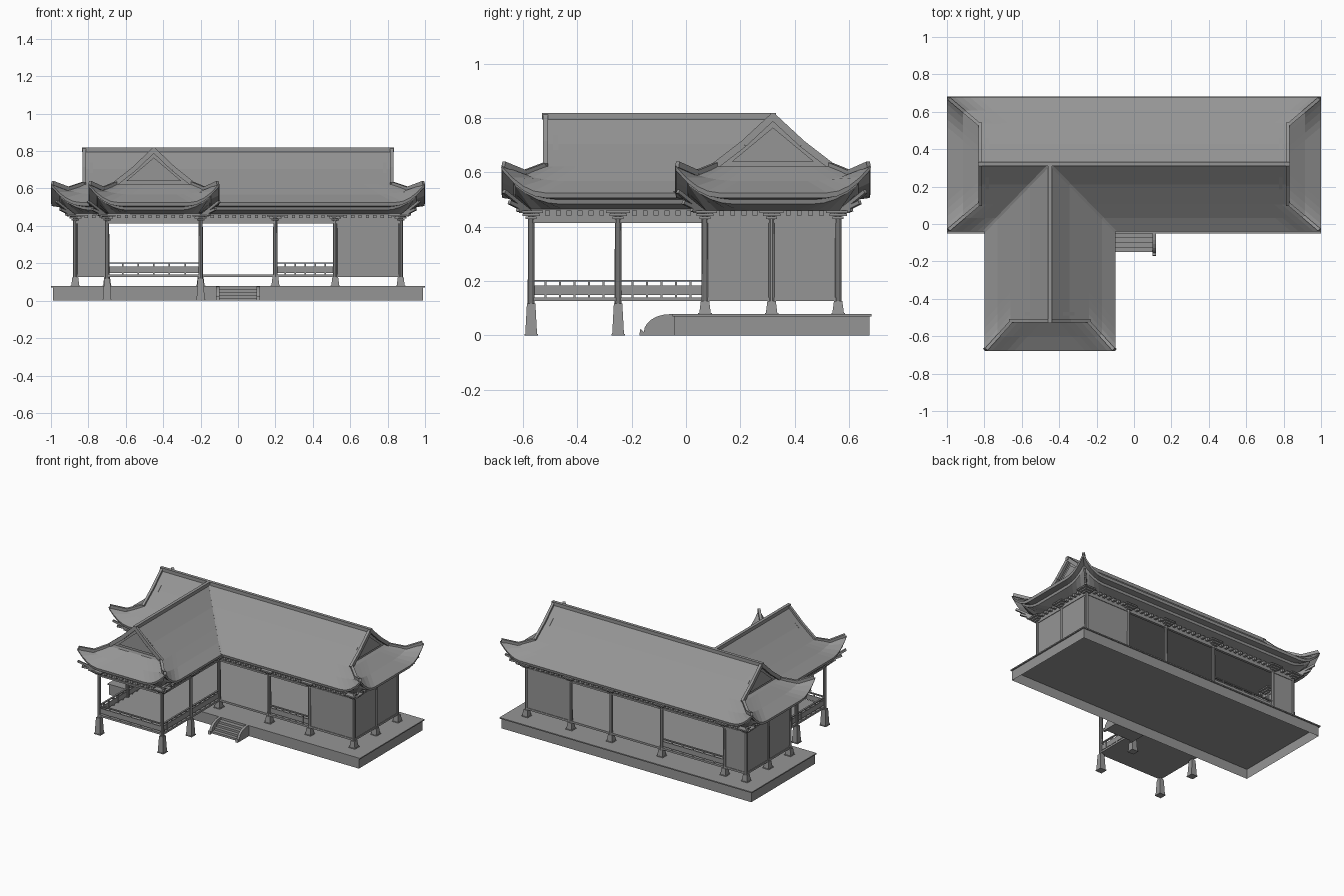
import bpy, bmesh, math
from mathutils import Vector, Matrix

cube = bpy.data.objects.get("Cube")
if cube:
    bpy.data.objects.remove(cube, do_unlink=True)

GREY = bpy.data.materials.new("stone_grey")
GREY.use_nodes = True
GREY.diffuse_color = (0.3, 0.3, 0.3, 1)
GREY.node_tree.nodes["Principled BSDF"].inputs["Base Color"].default_value = (0.3, 0.3, 0.3, 1)


def finish(bm, name, fix=True):
    bmesh.ops.remove_doubles(bm, verts=bm.verts, dist=0.0004)
    if fix:
        bmesh.ops.recalc_face_normals(bm, faces=bm.faces)
    me = bpy.data.meshes.new(name)
    bm.to_mesh(me)
    bm.free()
    me.materials.append(GREY)
    ob = bpy.data.objects.new(name, me)
    bpy.context.collection.objects.link(ob)
    return ob


def beam(bm, a, b, w, h):
    a, b = Vector(a), Vector(b)
    d = b - a
    m = Matrix.Translation((a + b) / 2) @ d.to_track_quat('X', 'Z').to_matrix().to_4x4()
    bmesh.ops.create_cube(bm, size=1, matrix=m @ Matrix.Diagonal((d.length, w, h, 1)))


def box(bm, x0, x1, y0, y1, z0, z1):
    beam(bm, (x0, (y0 + y1) / 2, (z0 + z1) / 2), (x1, (y0 + y1) / 2, (z0 + z1) / 2), y1 - y0, z1 - z0)


def loft(bm, rows, closed=False):
    vs = [[bm.verts.new(p) for p in r] for r in rows]
    for r, s in zip(vs, vs[1:]):
        n = len(r)
        for i in range(n if closed else n - 1):
            bm.faces.new((r[i], r[(i + 1) % n], s[(i + 1) % n], s[i]))


def prism(bm, pts, offset):
    f = bm.faces.new([bm.verts.new(p) for p in pts])
    ext = bmesh.ops.extrude_face_region(bm, geom=[f], use_keep_orig=True)
    bmesh.ops.translate(bm, vec=offset, verts=[v for v in ext["geom"] if isinstance(v, bmesh.types.BMVert)])


# Layout of the hall and the front wing
XS = [-0.87, -0.7, -0.2, 0.2, 0.52, 0.87]
YF, YB, YM, YW = 0.07, 0.56, -0.25, -0.57
XL, XR = -0.7, -0.2
HALL = [((-0.87, YF), (0.87, YF)), ((0.87, YF), (0.87, YB)), ((0.87, YB), (-0.87, YB)), ((-0.87, YB), (-0.87, YF))]
WING = [((XL, YF), (XL, YW)), ((XL, YW), (XR, YW)), ((XR, YW), (XR, YF))]

# Hollow platform with a thin lip
bm = bmesh.new()
box(bm, -0.99, 0.99, -0.045, 0.675, 0, 0.075)
bottom = min(bm.faces, key=lambda f: f.calc_center_median().z)
bmesh.ops.delete(bm, geom=[bottom], context='FACES_ONLY')
finish(bm, "platform")
bm = bmesh.new()
box(bm, -1, 1, -0.05, 0.683, 0.07, 0.078)
finish(bm, "platform_lip")

# Stairs with curved cheeks
bm = bmesh.new()
for i in range(4):
    box(bm, -0.1, 0.1, -0.15 + 0.025 * i, -0.045, 0.015 * i, 0.015 * (i + 1))
finish(bm, "stairs")
bm = bmesh.new()
arc = [(-0.06 - 0.095 * math.sin(t), 0.012 + 0.066 * math.cos(t)) for t in [i * math.pi / 12 for i in range(7)]]
outline = [(-0.045, 0), (-0.045, 0.078)] + arc + [(-0.168, 0.024), (-0.172, 0)]
for x in (-0.118, 0.1):
    prism(bm, [(x, y, z) for y, z in outline], (0.018, 0, 0))
finish(bm, "stair_cheeks")

# Columns: tapered square foot, round shaft, stepped capital
columns = [(x, y, 0.076) for x in XS for y in (YF, YB)] + [(x, y, 0) for x in (XL, XR) for y in (YM, YW)]
columns += [(s * 0.87, 0.315, 0.076) for s in (-1, 1)]
shaft, foot, cap = bmesh.new(), bmesh.new(), bmesh.new()
for x, y, z in columns:
    bmesh.ops.create_cone(shaft, cap_ends=True, segments=10, radius1=0.013, radius2=0.012, depth=0.44 - z,
                          matrix=Matrix.Translation((x, y, (0.44 + z) / 2)))
    top = 0.118 if z < 0.01 else 0.126
    bmesh.ops.create_cone(foot, cap_ends=True, segments=4, radius1=0.031, radius2=0.022, depth=top - z,
                          matrix=Matrix.Translation((x, y, (top + z) / 2)) @ Matrix.Rotation(math.pi / 4, 4, 'Z'))
    box(foot, x - 0.025, x + 0.025, y - 0.025, y + 0.025, z, z + 0.006)
    for k in range(3):
        w = 0.02 + 0.012 * k
        box(cap, x - w, x + w, y - w, y + w, 0.428 + 0.011 * k, 0.437 + 0.011 * k)
for x, y, dx, dy in [(-0.87, YF, -1, -1), (0.87, YF, 1, -1), (-0.87, YB, -1, 1), (0.87, YB, 1, 1),
                     (XL, YW, -1, -1), (XR, YW, 1, -1)]:
    for r, z in ((0.05, 0.463), (0.08, 0.49), (0.1, 0.53)):
        beam(cap, (x, y, 0.45), (x + dx * r, y + dy * r, z), 0.014, 0.014)
finish(shaft, "column_shafts")
finish(foot, "column_feet")
finish(cap, "column_capitals")

# Raised floors and ceilings
bm = bmesh.new()
box(bm, -0.87, 0.87, YF, YB, 0.126, 0.14)
box(bm, XL, XR, YW, YF, 0.126, 0.14)
finish(bm, "floors")
bm = bmesh.new()
box(bm, -0.87, 0.87, YF, YB, 0.458, 0.464)
box(bm, XL, XR, YW, YF, 0.458, 0.464)
finish(bm, "ceilings")

# Walls of the end bays
bm = bmesh.new()
for y in (YF, YB):
    for a, b in ((-0.87, -0.7), (0.52, 0.87)):
        box(bm, a, b, y - 0.005, y + 0.005, 0.13, 0.43)
for x in (-0.87, 0.87):
    box(bm, x - 0.005, x + 0.005, YF, YB, 0.13, 0.43)
finish(bm, "walls")

# Lintels, frieze boards and dentils
sill, frieze, teeth = bmesh.new(), bmesh.new(), bmesh.new()
for a, b in HALL + WING:
    at = lambda p, z: (p[0], p[1], z)
    beam(sill, at(a, 0.133), at(b, 0.133), 0.018, 0.014)
    beam(sill, at(a, 0.42), at(b, 0.42), 0.018, 0.012)
    beam(frieze, at(a, 0.445), at(b, 0.445), 0.008, 0.04)
    va, vb = Vector(at(a, 0.45)), Vector(at(b, 0.45))
    n = round((vb - va).length / 0.04)
    d = (vb - va).normalized() * 0.009
    for i in range(n):
        c = va.lerp(vb, (i + 0.5) / n)
        beam(teeth, c - d, c + d, 0.05, 0.018)
finish(sill, "sills_and_lintels")
finish(frieze, "frieze_boards")
finish(teeth, "frieze_dentils")

# Railings
bm = bmesh.new()
rails = [((XL, YW), (XR, YW))] + [((x, a), (x, b)) for x in (XL, XR) for a, b in ((YW, YM), (YM, YF))]
rails += [((0.2, YF), (0.52, YF)), ((XL, YB), (XR, YB))]
for a, b in rails:
    va, vb = Vector((*a, 0)), Vector((*b, 0))
    up = lambda z: Vector((0, 0, z))
    beam(bm, va + up(0.201), vb + up(0.201), 0.012, 0.007)
    beam(bm, va + up(0.166), vb + up(0.166), 0.006, 0.036)
    for i in range(1, 6):
        p = va.lerp(vb, i / 6)
        beam(bm, p + up(0.14), p + up(0.2), 0.008, 0.008)
finish(bm, "railings")

# Curved hip-and-gable roofs
ROWS = [(0, 0.805), (0.3, 0.705), (0.6, 0.622), (0.8, 0.568), (1, 0.525)]
STEPS = [0, 0.04, 0.08, 0.12, 0.16]
RINGS = [(0, 0.525, 0.1), (0.004, 0.506, 0.1), (0.045, 0.5, 0.075), (0.05, 0.484, 0.068), (0.115, 0.46, 0)]


def curl(s):
    return (1 - s / 0.16) ** 2


def edge(p, q, lift, curl_p, curl_q, z):
    p, q = Vector(p), Vector(q)
    d = (q - p).normalized()
    pts = [(*(p + d * s), z + lift * curl(s) * curl_p) for s in STEPS]
    return pts + [(*(q - d * s), z + lift * curl(s) * curl_q) for s in reversed(STEPS)]


def roof(name, T, R, E, W, both):
    def end(v):
        return R + (E - R) * max(0, (v - 0.6) / 0.4)

    def lift(v):
        return 0.1 * max(0, (v - 0.6) / 0.4) ** 2

    tiles, trim, gable, eave = (bmesh.new() for _ in range(4))
    for sy in (-1, 1):
        rows = []
        for v, z in ROWS:
            start = -end(v) if both else 0.36 * v
            if both or end(v) - start > 0.4:
                rows.append([T(*p) for p in edge((start, sy * W * v), (end(v), sy * W * v), lift(v), both, 1, z)])
        loft(tiles, rows)
    for sx in ((-1, 1) if both else (1,)):
        # Skirt below the gable
        rows = [[T(*p) for p in edge((sx * (R - 0.05), -W * 0.6), (sx * (R - 0.05), W * 0.6), 0, 1, 1, 0.622)]]
        for v, z in ROWS[2:]:
            rows.append([T(*p) for p in edge((sx * end(v), -W * v), (sx * end(v), W * v), lift(v), 1, 1, z)])
        loft(tiles, rows)
        # Gable wall and a smaller raised triangle
        for x, k, zb, zt in ((R - 0.035, 0.6, 0.615, 0.8), (R - 0.025, 0.42, 0.64, 0.765)):
            a, b, c = [Vector(T(sx * x, *p)) for p in ((-W * k, zb), (W * k, zb), (0, zt))]
            prism(gable, (a, b, c), Vector(T(sx * (x - 0.02), 0, 0)) - Vector(T(sx * x, 0, 0)))
        for sy in (-1, 1):
            # Barge ridges and hip ridges
            for (v, z), (w, y) in zip(ROWS[:2], ROWS[1:3]):
                beam(trim, T(sx * (R - 0.008), sy * W * v, z), T(sx * (R - 0.008), sy * W * w, y), 0.018, 0.026)
            hips = [(v, z + lift(v)) for v, z in ROWS[2:]]
            for (v, z), (w, y) in zip(hips, hips[1:]):
                beam(trim, T(sx * (end(v) - 0.008), sy * (W * v - 0.008), z + 0.004),
                     T(sx * (end(w) - 0.008), sy * (W * w - 0.008), y + 0.004), 0.018, 0.022)
    beam(trim, T(-R - 0.005 if both else 0, 0, 0.807), T(R + 0.005, 0, 0.807), 0.022, 0.024)
    # Layered eaves curling up at the corners
    rings = []
    for inset, z, l in RINGS:
        x, y = E - inset, W - inset
        if both:
            c = [(x, -y), (x, y), (-x, y), (-x, -y)]
            ring = [p for i in range(4) for p in edge(c[i], c[(i + 1) % 4], l, 1, 1, z)]
        else:
            s = 0.36 - inset
            ring = edge((s, -y), (x, -y), l, 0, 1, z) + edge((x, -y), (x, y), l, 1, 1, z) + edge((x, y), (s, y), l, 1, 0, z)
        rings.append([T(*p) for p in ring])
    loft(eave, rings, both)
    finish(tiles, name + "_tiles")
    finish(trim, name + "_ridges")
    finish(gable, name + "_gables")
    finish(eave, name + "_eaves")


roof("hall_roof", lambda x, y, z: (x, 0.32 + y, z), 0.83, 1.0, 0.36, 1)
roof("wing_roof", lambda x, y, z: (-0.45 + y, 0.32 - x, z), 0.845, 1.0, 0.35, 0)

# Valley ridges where the roofs meet
bm = bmesh.new()
for s in (-1, 1):
    for (v, z), (w, y) in zip(ROWS, ROWS[1:]):
        beam(bm, (-0.45 + s * 0.35 * v, 0.32 - 0.36 * v, z), (-0.45 + s * 0.35 * w, 0.32 - 0.36 * w, y), 0.014, 0.01)
finish(bm, "roof_valleys")
